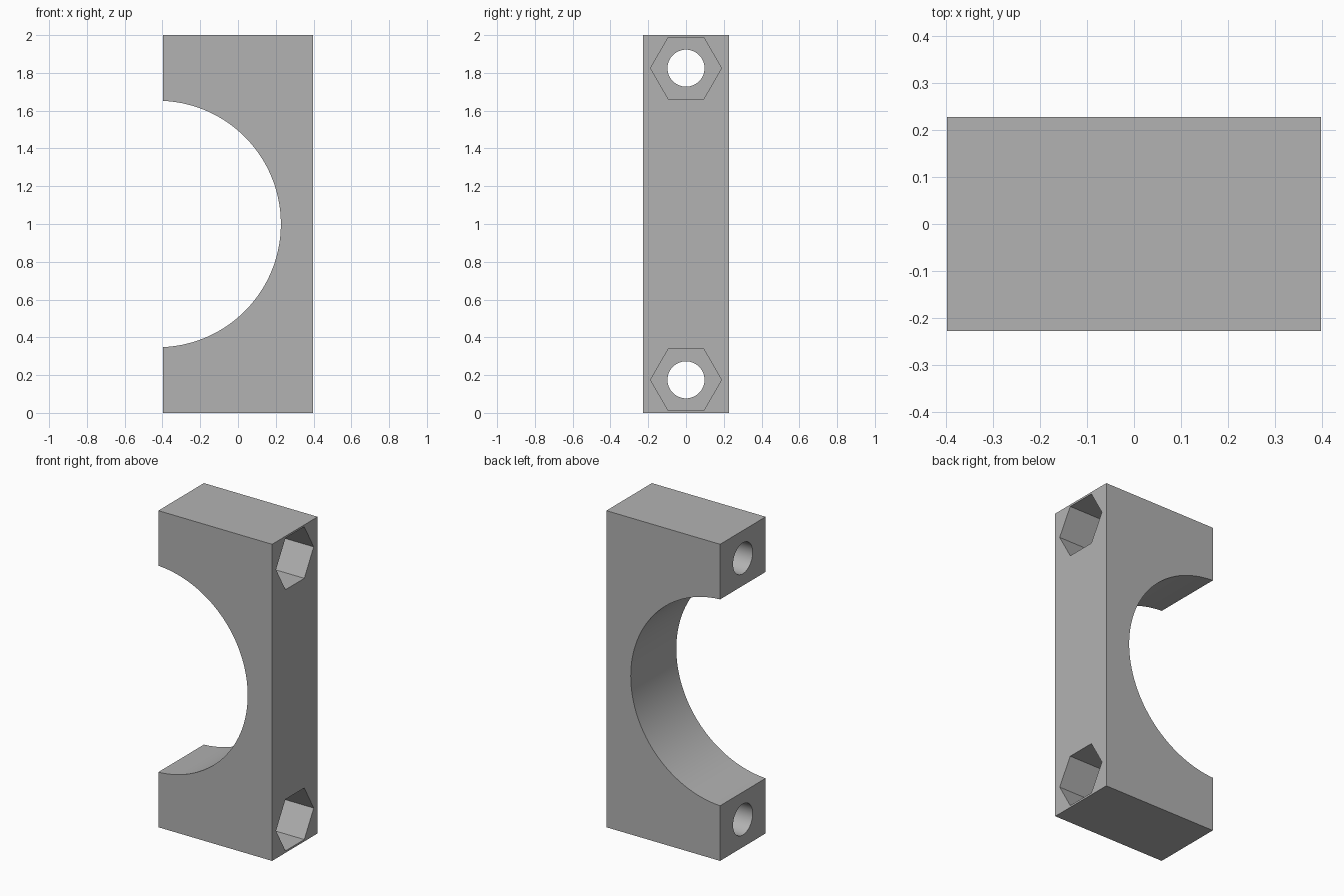
import bpy
import bmesh
from math import cos, sin, tau, radians

if "Cube" in bpy.data.objects:
    bpy.data.objects.remove(bpy.data.objects["Cube"], do_unlink=True)

WIDTH, DEPTH, HEIGHT = 0.795, 0.455, 2.0
BORE_X, BORE_R = -0.4255, 0.6525
BOLT_OFFSET = 0.825      # bolt axes above and below mid height
POCKET_FLOOR = 0.0       # x where the nut pockets end

grey = bpy.data.materials.new("neutral grey")
grey.use_nodes = True
colour = (0.448, 0.448, 0.448, 1)
grey.diffuse_color = colour
grey.node_tree.nodes["Principled BSDF"].inputs["Base Color"].default_value = colour


def prism(name, sides, radius, start, end, place):
    """Regular prism; place(u, v, w) maps the polygon and its length to xyz."""
    bm = bmesh.new()
    ring = [(radius * cos(tau * i / sides), radius * sin(tau * i / sides))
            for i in range(sides)]
    base = bm.faces.new([bm.verts.new(place(u, v, start)) for u, v in ring])
    top = bm.faces.new([bm.verts.new(place(u, v, end)) for u, v in ring])
    a, b = list(base.verts), list(top.verts)
    for i in range(sides):
        j = (i + 1) % sides
        bm.faces.new((a[i], a[j], b[j], b[i]))
    bmesh.ops.recalc_face_normals(bm, faces=bm.faces)
    mesh = bpy.data.meshes.new(name)
    bm.to_mesh(mesh)
    bm.free()
    obj = bpy.data.objects.new(name, mesh)
    bpy.context.collection.objects.link(obj)
    mesh.materials.append(grey)
    obj.hide_render = True
    return obj


# Clamp block
bpy.ops.mesh.primitive_cube_add(size=1, location=(0, 0, HEIGHT / 2))
clamp = bpy.context.object
clamp.name = "clamp_half"
clamp.scale = (WIDTH, DEPTH, HEIGHT)
bpy.ops.object.transform_apply(location=True, rotation=False, scale=True)
clamp.data.materials.append(grey)

# Half-round bore, running front to back
cutters = [prism("bore_cutter", 128, BORE_R, -0.5, 0.5,
                 lambda u, v, w: (BORE_X + u, w, HEIGHT / 2 + v))]

# Bolt holes with hexagonal nut pockets
for label, side in (("upper", 1), ("lower", -1)):
    z = HEIGHT / 2 + side * BOLT_OFFSET

    def along_x(u, v, w, z=z):
        return (w, u, z + v)

    cutters.append(prism(label + "_nut_pocket_cutter", 6, 0.188,
                         POCKET_FLOOR, 0.6, along_x))
    cutters.append(prism(label + "_bolt_hole_cutter", 64, 0.098,
                         -0.6, 0.7, along_x))

# Cut and clean up
for cutter in cutters:
    cut = clamp.modifiers.new(cutter.name, "BOOLEAN")
    cut.operation = "DIFFERENCE"
    cut.solver = "EXACT"
    cut.object = cutter
    bpy.context.view_layer.objects.active = clamp
    bpy.ops.object.modifier_apply(modifier=cut.name)
    bpy.data.objects.remove(cutter, do_unlink=True)

bpy.ops.object.select_all(action="DESELECT")
clamp.select_set(True)
bpy.context.view_layer.objects.active = clamp
bpy.ops.object.shade_smooth_by_angle(angle=radians(30))
